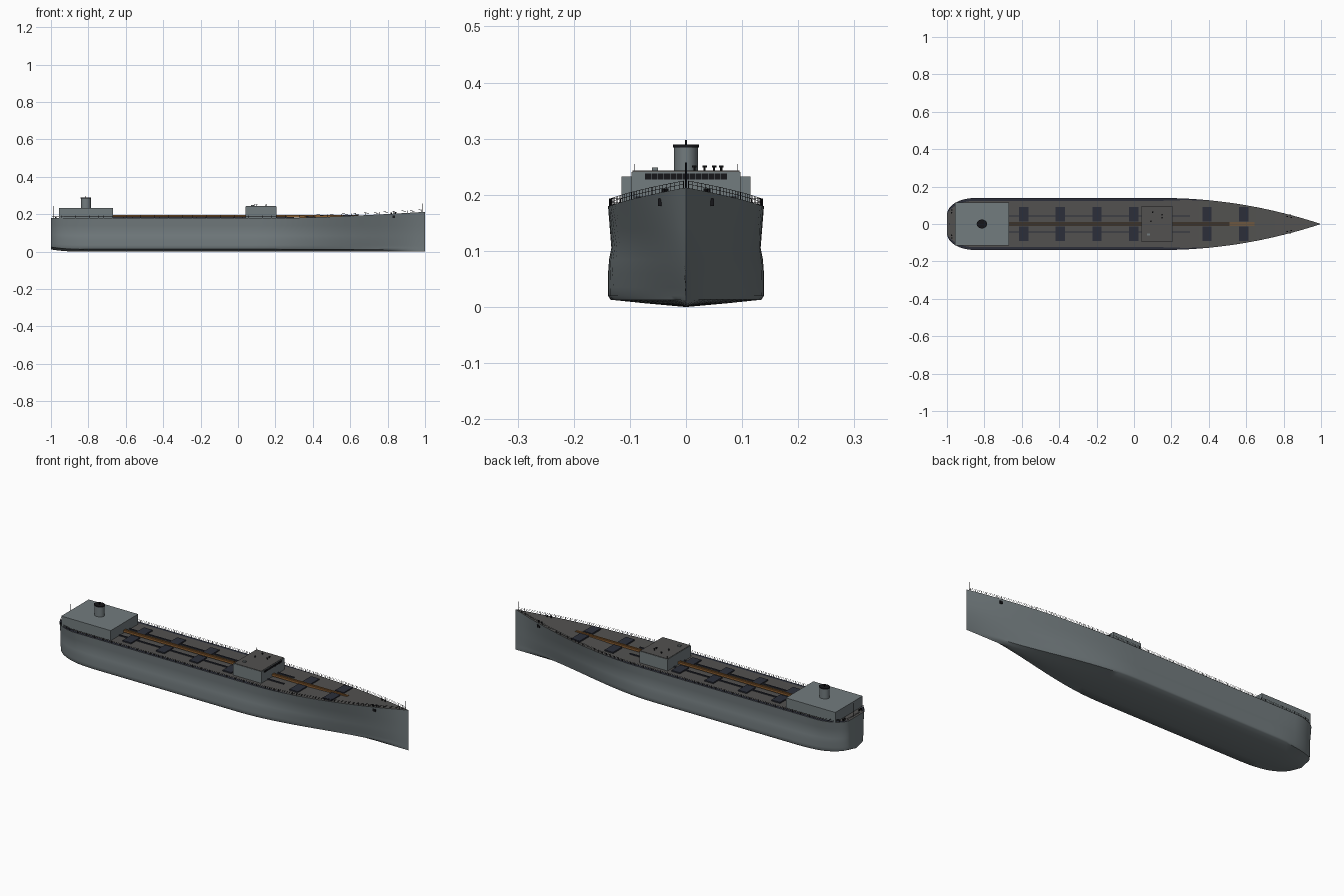
import bpy, bmesh, math
from mathutils import Vector

if "Cube" in bpy.data.objects:
    bpy.data.objects.remove(bpy.data.objects["Cube"])


def material(name, rgb):
    m = bpy.data.materials.new(name)
    m.use_nodes = True
    m.diffuse_color = (*rgb, 1)
    m.node_tree.nodes["Principled BSDF"].inputs["Base Color"].default_value = (*rgb, 1)
    return m


GREY = material("hull_grey", (0.17, 0.20, 0.21))
DECK = material("deck_grey", (0.085, 0.083, 0.08))
NAVY = material("dark_navy", (0.025, 0.028, 0.042))
BROWN = material("pipe_brown", (0.25, 0.11, 0.03))
BLACK = material("black", (0.008, 0.008, 0.01))


def finish(name, bm, mat, smooth=None):
    bmesh.ops.recalc_face_normals(bm, faces=bm.faces)
    me = bpy.data.meshes.new(name)
    bm.to_mesh(me)
    bm.free()
    ob = bpy.data.objects.new(name, me)
    bpy.context.collection.objects.link(ob)
    me.materials.append(mat)
    if smooth:
        bpy.ops.object.select_all(action='DESELECT')
        ob.select_set(True)
        bpy.context.view_layer.objects.active = ob
        bpy.ops.object.shade_smooth_by_angle(angle=math.radians(smooth))
    return ob


def add_box(bm, x0, x1, y0, y1, z0, z1):
    vs = bmesh.ops.create_cube(bm, size=1)["verts"]
    for v in vs:
        v.co = Vector(((x0 + x1) / 2 + v.co.x * (x1 - x0),
                       (y0 + y1) / 2 + v.co.y * (y1 - y0),
                       (z0 + z1) / 2 + v.co.z * (z1 - z0)))


def boxes(name, mat, *specs):
    bm = bmesh.new()
    for s in specs:
        add_box(bm, *s)
    return finish(name, bm, mat)


def add_bar(bm, a, b, r):
    # thin square bar between two points
    a, b = Vector(a), Vector(b)
    d = b - a
    rot = d.to_track_quat('Z', 'Y')
    for v in bmesh.ops.create_cube(bm, size=1)["verts"]:
        v.co = (a + b) / 2 + rot @ Vector((v.co.x * r, v.co.y * r, v.co.z * d.length))


def add_tube(bm, x, y, z0, z1, r, stretch=1.0, n=24):
    vs = bmesh.ops.create_cone(bm, cap_ends=True, segments=n, radius1=r, radius2=r, depth=z1 - z0)["verts"]
    for v in vs:
        v.co = Vector((x + v.co.x * stretch, y + v.co.y, (z0 + z1) / 2 + v.co.z))


# Hull form: half-breadths and sheer along the length
BEAM = 0.139


def deck_width(x):
    if x > 0.15:
        return BEAM * (1 - ((x - 0.15) / 0.85) ** 2)
    s = max(0, (-0.85 - x) / 0.15)
    return 0.05 + (BEAM - 0.05) * math.sqrt(max(0, 1 - s * s))


def bottom_width(x):
    if x > 0.1:
        t = (x - 0.1) / 0.9
        return BEAM * (1 - t * t * (3 - 2 * t))
    s = max(0, (-0.75 - x) / 0.25)
    return 0.045 + (BEAM - 0.045) * math.sqrt(max(0, 1 - s * s))


def sheer(x):
    return 0.18 + 0.033 * max(0, (x - 0.25) / 0.75) ** 1.4


def section(x):
    wb, wd, top = bottom_width(x), deck_width(x), sheer(x)
    rise = 0.012 * max(0, (-0.85 - x) / 0.15) ** 2
    pts = [(0, rise), (wb * 0.55, 0.007 + rise), (wb * 0.965, 0.013 + rise)]
    for z in (0.020, 0.035, 0.06, 0.085, 0.105, 0.14, top):
        u = (z - 0.02) / (top - 0.02)
        w = wb + (wd - wb) * u
        dent = 0.006 * max(0, 1 - abs(z - 0.105) / (0.075 if z > 0.105 else 0.03))
        pts.append((w - dent * w / BEAM, z + rise * (1 - u)))
    return pts


stations = [-1 + 0.15 * (1 - math.cos(i / 12 * math.pi / 2)) for i in range(12)]
stations += [-0.85 + i * 0.05 for i in range(38)]

bm = bmesh.new()
rings = []
for x in stations:
    half = section(x)
    ring = [(-w, z) for w, z in reversed(half[1:])] + half
    rings.append([bm.verts.new((x, y, z)) for y, z in ring])
for a, b in zip(rings, rings[1:]):
    for i in range(len(a) - 1):
        bm.faces.new((a[i], a[i + 1], b[i + 1], b[i]))
bm.faces.new(rings[0])
bmesh.ops.remove_doubles(bm, verts=bm.verts, dist=1e-5)
finish("hull", bm, GREY, 50)

# Main deck following the sheer
bm = bmesh.new()
rows = [[bm.verts.new((x, s * deck_width(x), sheer(x) - 0.0005)) for s in (-1, 1)] for x in stations]
for a, b in zip(rows, rows[1:]):
    bm.faces.new((a[0], b[0], b[1], a[1]))
bmesh.ops.remove_doubles(bm, verts=bm.verts, dist=1e-5)
bmesh.ops.recalc_face_normals(bm, faces=bm.faces)
finish("main_deck", bm, DECK)

# Dark waterway along the deck edge
bm = bmesh.new()
for side in (-1, 1):
    run = [x for x in stations if -0.995 < x < 0.42]
    strip = []
    for x in run:
        w = deck_width(x)
        inner = w - 0.015 * min(1, (0.45 - x) / 0.3)
        strip.append([bm.verts.new((x, side * y, sheer(x) + 0.001)) for y in (inner, w)])
    for a, b in zip(strip, strip[1:]):
        bm.faces.new((a[0], b[0], b[1], a[1]) if side < 0 else (a[1], b[1], b[0], a[0]))
finish("deck_edge_strip", bm, NAVY)

# Deck-edge railing
bm = bmesh.new()
step = 0.025
xs = [-0.995 + i * step for i in range(80)]
for side in (-1, 1):
    line = [Vector((x, side * max(0.001, deck_width(x) - 0.002), sheer(x))) for x in xs]
    for p in line:
        add_bar(bm, p, p + Vector((0, 0, 0.013)), 0.001)
    for p, q in zip(line, line[1:]):
        for h in (0.007, 0.013):
            add_bar(bm, p + Vector((0, 0, h)), q + Vector((0, 0, h)), 0.0007)
for h in (0.007, 0.013):
    w = deck_width(-0.995)
    add_bar(bm, (-0.995, -w, 0.18 + h), (-0.995, w, 0.18 + h), 0.0007)
finish("deck_railing", bm, BLACK)

# Deckhouses
boxes("aft_house", GREY, (-0.957, -0.667, -0.115, 0.115, 0.178, 0.233))
boxes("bridge_house", GREY, (0.04, 0.205, -0.097, 0.097, 0.178, 0.241))
boxes("bridge_roof", DECK, (0.042, 0.203, -0.095, 0.095, 0.24, 0.243))
boxes("bridge_windows", BLACK,
      *[(0.2045, 0.2065, y - 0.0052, y + 0.0052, 0.227, 0.238)
        for y in [(i - 6) * 0.0113 for i in range(13)]])

# Fittings on the bridge roof
bm = bmesh.new()
for x in (0.045, 0.085, 0.123, 0.161, 0.2):
    for y in (-0.092, 0.092):
        add_bar(bm, (x, y, 0.242), (x, y, 0.255), 0.001)
finish("roof_posts", bm, BLACK)
bm = bmesh.new()
for x, y in ((0.15, 0.033), (0.1, 0.063), (0.15, 0.05), (0.09, 0.015)):
    add_tube(bm, x, y, 0.242, 0.249, 0.002, n=8)
    add_tube(bm, x, y, 0.249, 0.252, 0.004, n=8)
finish("roof_vents", bm, BLACK)
boxes("roof_locker", GREY, (0.07, 0.085, -0.061, -0.05, 0.242, 0.249))

# Funnel with a dark top
bm = bmesh.new()
add_tube(bm, -0.813, 0, 0.23, 0.285, 0.0215, 1.2)
finish("funnel", bm, GREY, 40)
bm = bmesh.new()
add_tube(bm, -0.813, 0, 0.284, 0.29, 0.0235, 1.2)
add_tube(bm, -0.813, 0, 0.29, 0.298, 0.0015, n=8)
finish("funnel_cap", bm, BLACK, 40)

# Hatch covers, in pairs either side of the pipe run
boxes("hatch_covers", NAVY,
      *[(x - 0.025, x + 0.025, min(s * 0.014, s * 0.09), max(s * 0.014, s * 0.09), 0.178, sheer(x) + 0.006)
        for x in [-0.59 + 0.196 * i for i in range(7)] if not 0.03 < x < 0.22 for s in (-1, 1)])

# Cargo pipes along the deck
boxes("centre_pipes", BROWN,
      *[(-0.667, 0.645, y - 0.003, y + 0.003, 0.184, 0.195) for y in (-0.005, 0.005)])
boxes("side_pipes", NAVY,
      *[(-0.667, 0.3, y - 0.003, y + 0.003, 0.178, 0.185) for y in (-0.043, 0.043)])

# Staffs at bow and stern
bm = bmesh.new()
add_tube(bm, 0.985, 0, 0.2, 0.258, 0.0015, n=8)
add_tube(bm, -0.985, 0, 0.178, 0.245, 0.0015, n=8)
finish("flag_staffs", bm, BLACK)

# Anchors and bow bollards
anchor_y = deck_width(0.83) * 0.93
boxes("anchors", BLACK,
      *[(0.825, 0.84, s * anchor_y - 0.003, s * anchor_y + 0.003, 0.18, 0.193) for s in (-1, 1)])
bm = bmesh.new()
for s in (-1, 1):
    for x, y in ((0.84, 0.035), (0.82, 0.04), (-0.975, 0.06), (-0.975, 0.075)):
        add_tube(bm, x, s * y, sheer(x) - 0.001, sheer(x) + 0.008, 0.004, n=10)
finish("bollards", bm, BLACK)
